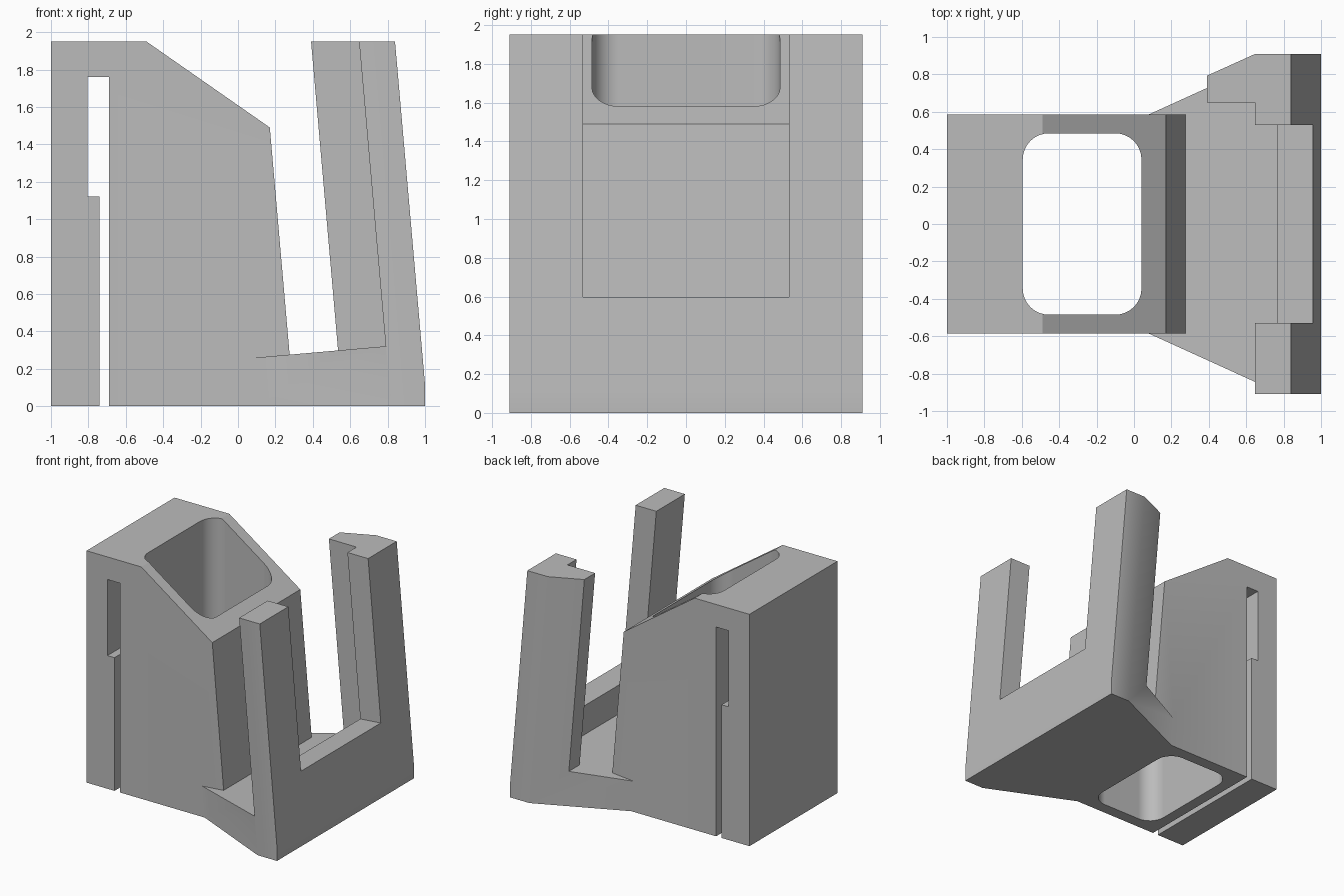
import bpy, bmesh, math

old = bpy.data.objects.get("Cube")
if old:
    bpy.data.objects.remove(old, do_unlink=True)

grey = bpy.data.materials.new("plain grey")
grey.use_nodes = True
COLOR = (0.5, 0.5, 0.5, 1)
grey.diffuse_color = COLOR
grey.node_tree.nodes["Principled BSDF"].inputs["Base Color"].default_value = COLOR

TILT = math.tan(math.radians(5))   # backward lean of the holder
TOP = 1.95
HIGH = 2.2                         # cutters end above the model


def loft(name, ring_a, ring_b):
    """Closed solid between two matching rings of points."""
    bm = bmesh.new()
    a = [bm.verts.new(p) for p in ring_a]
    b = [bm.verts.new(p) for p in ring_b]
    bm.faces.new(a)
    bm.faces.new(b[::-1])
    for i in range(len(a)):
        j = (i + 1) % len(a)
        bm.faces.new((a[j], a[i], b[i], b[j]))
    bmesh.ops.recalc_face_normals(bm, faces=bm.faces)
    mesh = bpy.data.meshes.new(name)
    bm.to_mesh(mesh)
    bm.free()
    mesh.materials.append(grey)
    ob = bpy.data.objects.new(name, mesh)
    bpy.context.collection.objects.link(ob)
    return ob


def side_prism(name, profile, y0, y1):
    """Extrude an x-z profile along y."""
    return loft(name, [(x, y0, z) for x, z in profile],
                [(x, y1, z) for x, z in profile])


def combine(target, other, operation):
    """Apply a boolean and remove the helper."""
    other.hide_render = True
    mod = target.modifiers.new("boolean", 'BOOLEAN')
    mod.operation, mod.object, mod.solver = operation, other, 'EXACT'
    bpy.context.view_layer.objects.active = target
    bpy.ops.object.modifier_apply(modifier=mod.name)
    bpy.data.objects.remove(other, do_unlink=True)


def floor_z(x):
    return 0.26 + TILT * (x - 0.1)


def lean(x, z0, z):
    """x at height z on a leaning line through (x, z0)."""
    return x - TILT * (z - z0)


# Leaning holder with chamfered sides
half = [(0.06, 0.567), (0.82, 0.91), (1.01, 0.91)]
plan = half + [(x, -y) for x, y in reversed(half)]
holder = loft("holder", [(x, y, 0) for x, y in plan],
              [(lean(x, 0, TOP), y, TOP) for x, y in plan])

# Upright toe at the foot of the holder
combine(holder, side_prism("toe_cutter", [(1, -1), (2, -1), (2, 1), (1, 1)], -2, 2),
        'DIFFERENCE')

# Gap behind the side wall
combine(holder, side_prism("gap_cutter", [
    (-0.5, floor_z(-0.5)), (0.535, floor_z(0.535)),
    (lean(0.535, 0.3, HIGH), HIGH), (-0.5, HIGH)], -2, 2), 'DIFFERENCE')

# Pocket, open on the right side
combine(holder, side_prism("pocket_cutter", [
    (-0.4, floor_z(-0.4)), (0.79, floor_z(0.79)),
    (lean(0.79, 0.32, HIGH), HIGH), (-0.4, HIGH)], -2, 0.65), 'DIFFERENCE')

# Opening between the two prongs, above the lip
combine(holder, side_prism("opening_cutter", [
    (0.4, 0.55), (1.2, 0.62), (1.2, HIGH), (0.4, HIGH)], -0.53, 0.53), 'DIFFERENCE')

# Body with the stepped rear slot
stand = side_prism("stand", [
    (-1, 0), (-1, TOP), (-0.49, TOP), (0.17, 1.49), (0.276, 0.275), (0.3, 0),
    (-0.69, 0), (-0.69, 1.76), (-0.805, 1.76), (-0.805, 1.12), (-0.74, 1.12),
    (-0.74, 0)], -0.585, 0.585)
combine(stand, holder, 'UNION')

# Rounded vertical shaft through the body
R = 0.14
shaft = []
for cx, cy, start in ((0.04 - R, 0.485 - R, 0), (-0.595 + R, 0.485 - R, 90),
                      (-0.595 + R, -0.485 + R, 180), (0.04 - R, -0.485 + R, 270)):
    for i in range(9):
        a = math.radians(start + i * 90 / 8)
        shaft.append((cx + R * math.cos(a), cy + R * math.sin(a)))
combine(stand, loft("shaft_cutter", [(x, y, -1) for x, y in shaft],
                    [(x, y, 3) for x, y in shaft]), 'DIFFERENCE')

# Smooth the gentle bends, keep the hard edges
bpy.ops.object.select_all(action='DESELECT')
stand.select_set(True)
bpy.context.view_layer.objects.active = stand
bpy.ops.object.shade_smooth_by_angle(angle=math.radians(30))
weighted = stand.modifiers.new("weighted normals", 'WEIGHTED_NORMAL')
weighted.keep_sharp = True
